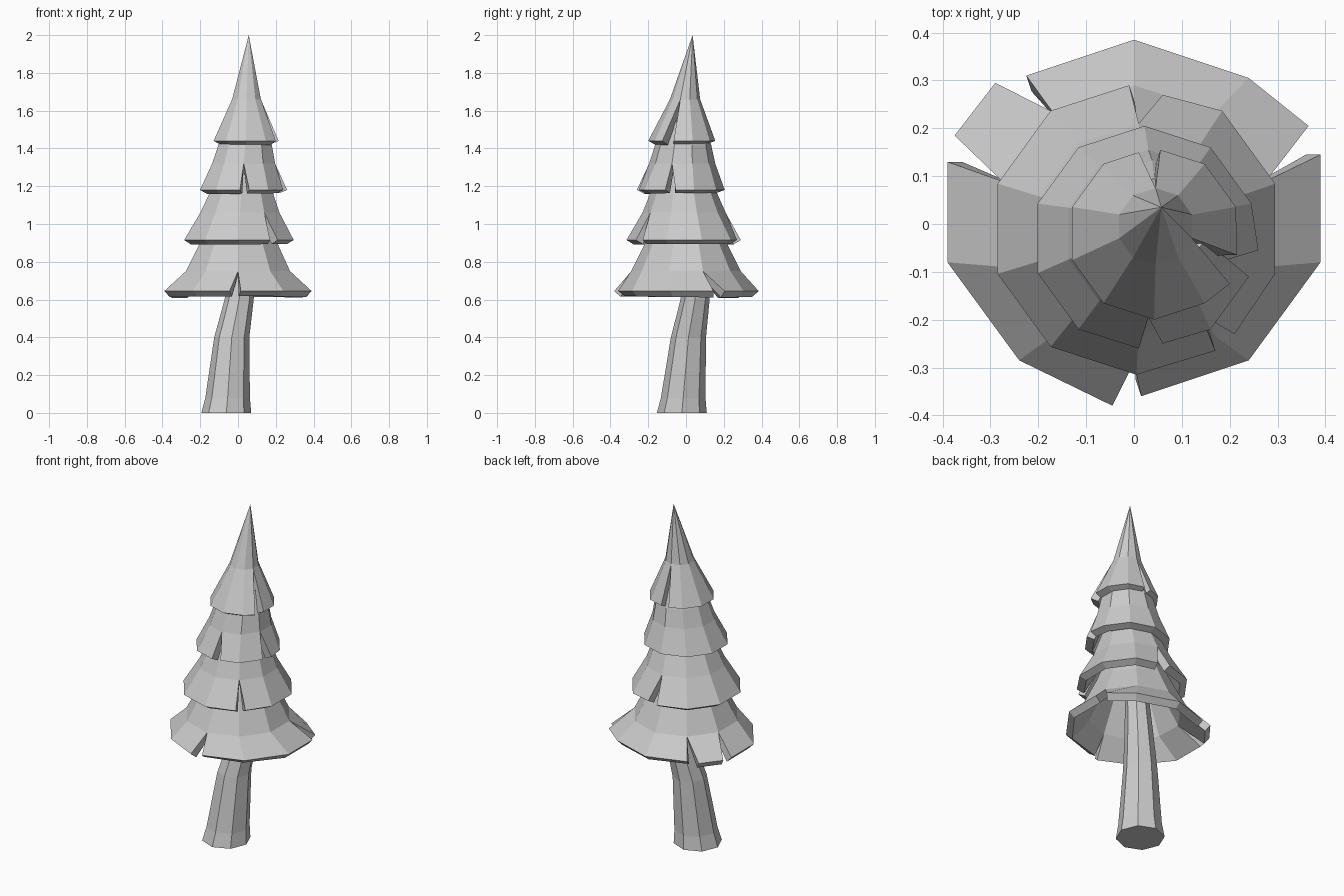
import bpy, bmesh
from math import cos, sin, radians

if "Cube" in bpy.data.objects:
    bpy.data.objects.remove(bpy.data.objects["Cube"])


def ring_points(cx, cy, r, z, n, start):
    return [(cx + r * cos(radians(start + 360 * k / n)),
             cy + r * sin(radians(start + 360 * k / n)), z) for k in range(n)]


def finish(bm, name):
    bmesh.ops.recalc_face_normals(bm, faces=bm.faces)
    me = bpy.data.meshes.new(name)
    bm.to_mesh(me)
    bm.free()
    ob = bpy.data.objects.new(name, me)
    bpy.context.collection.objects.link(ob)
    return ob


def bridge(bm, low, high):
    n = len(low)
    for k in range(n):
        j = (k + 1) % n
        bm.faces.new((low[k], low[j], high[j], high[k]))


# Curved eight-sided trunk: (centre x, centre y, radius, z)
bm = bmesh.new()
loops = [[bm.verts.new(p) for p in ring_points(x, y, r, z, 8, 0)]
         for x, y, r, z in [(-.062, -.022, .132, 0), (-.055, -.015, .118, .08),
                            (-.033, .013, .093, .4), (.006, .048, .077, .6),
                            (.03, .06, .065, .8)]]
for a, b in zip(loops, loops[1:]):
    bridge(bm, a, b)
bm.faces.new(loops[0])
bm.faces.new(loops[-1])
finish(bm, "trunk")


def tier(name, rings, moved, tip=None, thickness=.045):
    """Ten-sided skirt; a rim corner given two points becomes a split notch."""
    bm = bmesh.new()
    cx, cy, r, z = rings[0]
    rim = []
    for k, p in enumerate(ring_points(cx, cy, r, z, 10, 90)):
        pts = moved.get(k, [p[:2]])
        rim.append([bm.verts.new((x, y, z)) for x, y in pts])
    loops = [[bm.verts.new(p) for p in ring_points(*g, 10, 90)] for g in rings[1:]]
    for k in range(10):
        j = (k + 1) % 10
        bm.faces.new((rim[k][-1], rim[j][0], loops[0][j], loops[0][k]))
    for a, b in zip(loops, loops[1:]):
        bridge(bm, a, b)
    if tip:
        t = bm.verts.new(tip)
        for k in range(10):
            bm.faces.new((loops[-1][k], loops[-1][(k + 1) % 10], t))
    ob = finish(bm, name)
    mod = ob.modifiers.new("thickness", 'SOLIDIFY')
    mod.thickness = thickness
    mod.offset = -1


# Foliage tiers, bottom to top
tier("foliage_bottom",
     [(0, 0, .39, .645), (0, 0, .29, .75), (.003, 0, .215, .9), (.01, 0, .17, 1.0)],
     {0: [(0, .385)], 1: [(-.225, .31), (-.29, .295)], 2: [(-.375, .185), (-.39, .13)],
      3: [(-.39, -.08)], 4: [(-.24, -.285)], 5: [(-.045, -.38), (.015, -.36)],
      6: [(.24, -.285)], 7: [(.39, -.08)], 8: [(.39, .145), (.365, .205)],
      9: [(.24, .305)]})
tier("foliage_lower",
     [(.005, -.01, .305, .915), (.01, -.01, .22, 1.06), (.017, -.012, .178, 1.16),
      (.025, -.01, .13, 1.27)],
     {0: [(.06, .27), (-.01, .29)], 6: [(.17, -.265), (.21, -.23)]})
tier("foliage_upper",
     [(.022, -.03, .235, 1.18), (.03, -.02, .175, 1.32), (.038, -.015, .148, 1.42),
      (.042, -.01, .105, 1.54)],
     {5: [(.01, -.26), (.06, -.25)], 7: [(.24, -.11), (.26, -.055)]})
tier("foliage_top",
     [(.042, -.02, .18, 1.44), (.045, -.005, .08, 1.66)],
     {0: [(.055, .155), (.01, .15)], 7: [(.2, -.125), (.215, -.065)]},
     tip=(.057, .035, 2.0))
